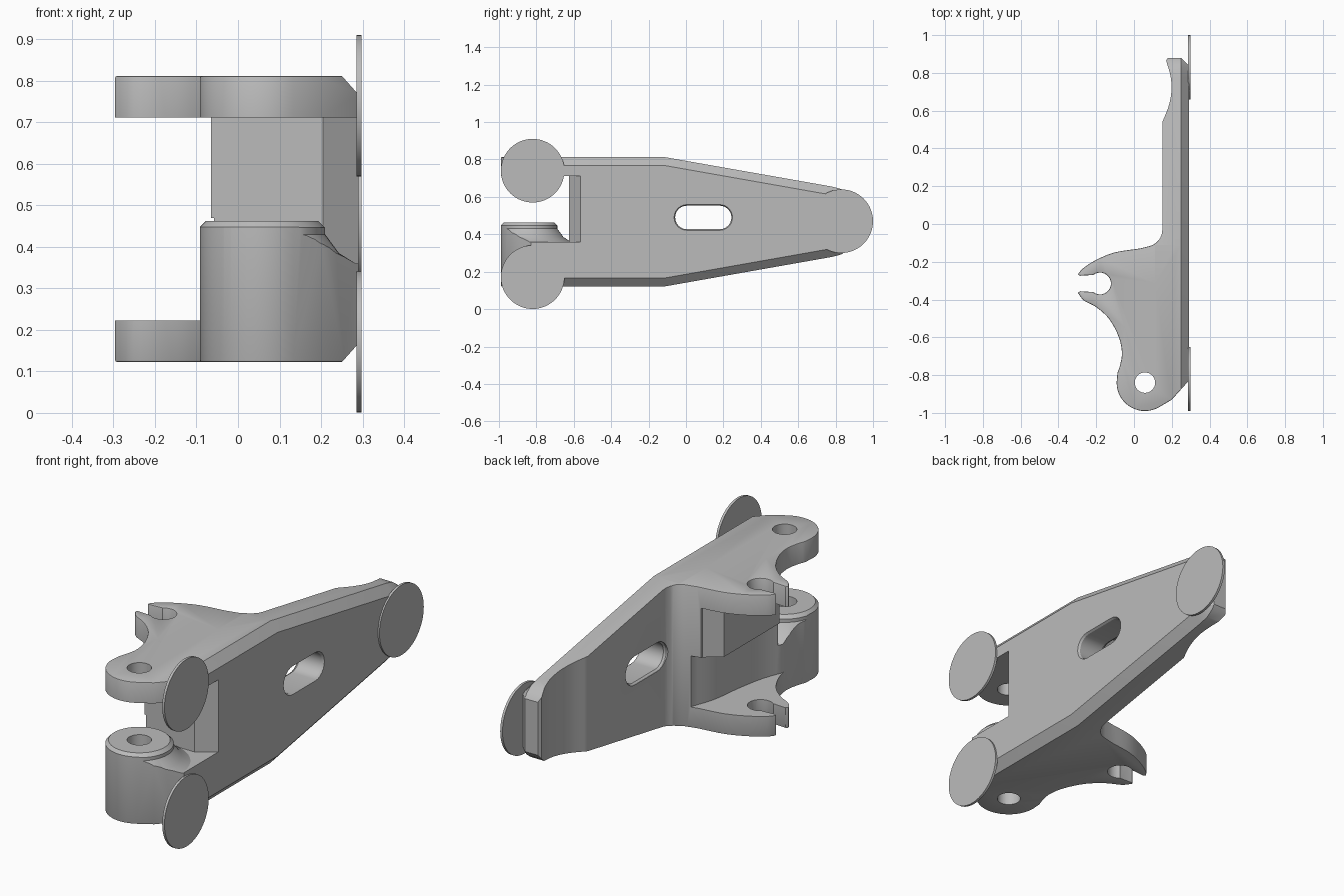
import bpy, bmesh, math
from mathutils import Vector

cube = bpy.data.objects.get("Cube")
if cube:
    bpy.data.objects.remove(cube, do_unlink=True)

grey = bpy.data.materials.new("plain grey")
grey.use_nodes = True
grey.diffuse_color = (0.5, 0.5, 0.5, 1)
grey.node_tree.nodes["Principled BSDF"].inputs["Base Color"].default_value = (0.5, 0.5, 0.5, 1)


def finish(bm, name):
    bmesh.ops.recalc_face_normals(bm, faces=bm.faces)
    mesh = bpy.data.meshes.new(name)
    bm.to_mesh(mesh)
    bm.free()
    ob = bpy.data.objects.new(name, mesh)
    bpy.context.collection.objects.link(ob)
    mesh.materials.append(grey)
    return ob


def loft(name, rings):
    """Closed solid through rings with equal point counts."""
    bm = bmesh.new()
    loops = [[bm.verts.new(p) for p in ring] for ring in rings]
    n = len(loops[0])
    for a, b in zip(loops, loops[1:]):
        for i in range(n):
            j = (i + 1) % n
            bm.faces.new((a[i], a[j], b[j], b[i]))
    bm.faces.new(loops[0][::-1])
    bm.faces.new(loops[-1])
    return finish(bm, name)


def prism_z(name, pts, z0, z1):
    return loft(name, [[(x, y, z) for x, y in pts] for z in (z0, z1)])


def prism_x(name, pts, x0, x1):
    return loft(name, [[(x, y, z) for y, z in pts] for x in (x0, x1)])


def arc(cx, cy, r, a0, a1, n):
    steps = [math.radians(a0 + (a1 - a0) * i / n) for i in range(n + 1)]
    return [(cx + r * math.cos(a), cy + r * math.sin(a)) for a in steps]


def smooth(pts, n=5):
    """Spline through the given points."""
    v = [Vector(p) for p in pts]
    v = [2 * v[0] - v[1]] + v + [2 * v[-1] - v[-2]]
    out = []
    for a, b, c, d in zip(v, v[1:], v[2:], v[3:]):
        for i in range(n):
            t = i / n
            p = b + (c - a) * t / 2 + (a - 2.5 * b + 2 * c - d / 2) * t * t
            out.append(tuple(p + (1.5 * (b - c) + (d - a) / 2) * t ** 3))
    return out + [tuple(pts[-1])]


def apply_modifiers(ob):
    deps = bpy.context.evaluated_depsgraph_get()
    mesh = bpy.data.meshes.new_from_object(ob.evaluated_get(deps))
    ob.modifiers.clear()
    ob.data = mesh


def boolean(ob, tool, operation="DIFFERENCE"):
    mod = ob.modifiers.new("cut", "BOOLEAN")
    mod.operation, mod.object, mod.solver = operation, tool, "EXACT"
    apply_modifiers(ob)
    bpy.data.objects.remove(tool, do_unlink=True)


PIN = (0.058, -0.84)
LOW, HIGH = 0.122, 0.812
MID = (LOW + HIGH) / 2

# Plan outline: arm, hooked flange with open slot, pivot eye
plan = [(0.29, 0.84), (0.25, 0.88), (0.18, 0.88)]
plan += smooth([(0.17, 0.865), (0.194, 0.78), (0.198, 0.7), (0.182, 0.62), (0.15, 0.54)])
plan += arc(0.06, -0.03, 0.09, 0, -80, 8)
plan += smooth([(0.03, -0.13), (-0.1, -0.15), (-0.2, -0.19), (-0.27, -0.235), (-0.298, -0.268)], 4)
plan += [(-0.285, -0.274), (-0.22, -0.27)]
plan += arc(-0.18, -0.315, 0.058, 130, -130, 20)
plan += [(-0.22, -0.36), (-0.285, -0.356)]
plan += smooth([(-0.298, -0.364), (-0.265, -0.405), (-0.2, -0.44), (-0.13, -0.505), (-0.08, -0.6),
                (-0.064, -0.68), (-0.072, -0.74), (-0.088, -0.79)], 4)
plan += arc(*PIN, 0.15, 180, 300, 16)
plan += [(0.2, -0.93), (0.29, -0.83)]

body = prism_z("bracket_body", plan, LOW, HIGH)
bevel = body.modifiers.new("edge", "BEVEL")
bevel.width, bevel.segments = 0.008, 2
bevel.limit_method, bevel.angle_limit = "ANGLE", math.radians(70)
apply_modifiers(body)

# Tapered side outline, chamfered toward the flat face
half = [(-1.2, 0.345), (-0.11, 0.345), (0.78, 0.188), (0.83, 0.175), (0.865, 0.15), (0.9, 0.1)]


def side_ring(x, inset):
    top = [(x, y, MID + h - inset) for y, h in half]
    return top + [(x, y, MID - h + inset) for y, h in reversed(half)]


boolean(body, loft("side_outline", [side_ring(-0.5, 0), side_ring(0.25, 0), side_ring(0.29, 0.045),
                                    side_ring(0.4, 0.045)]), "INTERSECT")

# Open space between the hooks, with a stepped column behind it
column = [(-0.5, -0.1), (0.02, -0.1), (0.01, -0.14), (-0.065, -0.2), (-0.065, -0.68), (-0.5, -0.68)]
boolean(body, prism_z("hook_gap", column, 0.222, 0.711))
recess = smooth([(0.06, -0.13), (0.02, -0.25), (0.0, -0.4), (-0.03, -0.55), (-0.08, -0.68)], 4)
boolean(body, prism_z("lower_recess", [(-0.5, -0.1), (0.06, -0.1)] + recess + [(-0.5, -0.68)], 0.222, 0.47))

# Hinge gap above the pivot barrel and its flared skirt
gap = prism_z("hinge_gap", [(0.5, -0.565), (0.29, -0.565), (0.205, -0.625), (-0.5, -0.625),
                            (-0.5, -1.2), (0.5, -1.2)], 0.36, 0.711)
profile = [(0.28, 0.3), (0.225, 0.36), (0.185, 0.385), (0.152, 0.43), (0.152, 0.446), (0.136, 0.462)]
barrel = loft("barrel", [[(x, y, z) for x, y in arc(*PIN, r, 0, 352.5, 47)] for r, z in profile])
boolean(gap, barrel)
boolean(body, gap)

# Pivot hole
boolean(body, prism_z("pin_hole", arc(*PIN, 0.054, 0, 348.75, 31), 0, 1))

# Long slot through the arm with softened rims
def slot_ring(x, r):
    pts = arc(0.18, 0.49, r, -90, 90, 12) + arc(0.005, 0.49, r, 90, 270, 12)
    return [(x, y, z) for y, z in pts]


boolean(body, loft("arm_slot", [slot_ring(0.1, 0.07), slot_ring(0.152, 0.07), slot_ring(0.162, 0.063),
                                slot_ring(0.28, 0.063), slot_ring(0.292, 0.07), slot_ring(0.4, 0.07)]))
parts = [body]

# Thin round pads on the flat face
for name, y, z in (("upper_pad", -0.82, 0.74), ("lower_pad", -0.82, 0.171), ("end_pad", 0.83, 0.47)):
    parts.append(prism_x(name, arc(y, z, 0.17, 0, 354.375, 63), 0.286, 0.298))

bpy.ops.object.select_all(action="DESELECT")
for ob in parts:
    ob.select_set(True)
bpy.context.view_layer.objects.active = body
bpy.ops.object.shade_smooth_by_angle(angle=math.radians(25))
